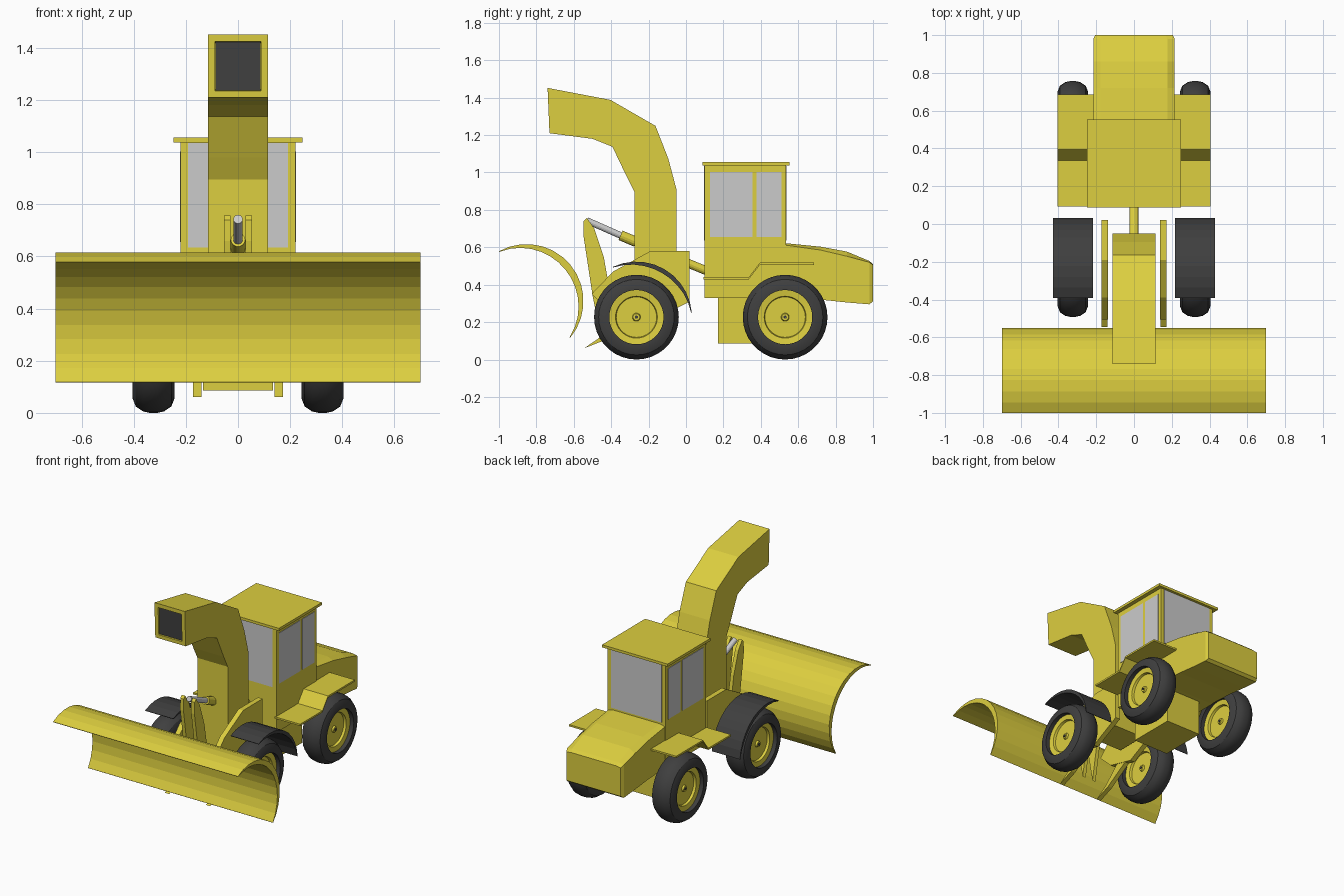
import bpy, bmesh
from math import sin, cos, pi, radians
from mathutils import Vector

if "Cube" in bpy.data.objects:
    bpy.data.objects.remove(bpy.data.objects["Cube"])


def material(name, rgb):
    m = bpy.data.materials.new(name)
    m.diffuse_color = (*rgb, 1)
    m.use_nodes = True
    m.node_tree.nodes["Principled BSDF"].inputs["Base Color"].default_value = m.diffuse_color
    return m


YELLOW = material("yellow_paint", (0.72, 0.62, 0.05))
BLACK = material("black_rubber", (0.05, 0.05, 0.05))


def finish(name, bm, mat=None):
    bmesh.ops.recalc_face_normals(bm, faces=bm.faces)
    me = bpy.data.meshes.new(name)
    bm.to_mesh(me)
    bm.free()
    ob = bpy.data.objects.new(name, me)
    bpy.context.collection.objects.link(ob)
    if mat:
        me.materials.append(mat)
    return ob


def loft(name, rings, mat=None, caps=True, loop=False):
    """Skin a list of closed rings of points."""
    bm = bmesh.new()
    vs = [[bm.verts.new(p) for p in r] for r in rings]
    n = len(vs[0])
    for a, b in zip(vs, vs[1:] + (vs[:1] if loop else [])):
        for i in range(n):
            j = (i + 1) % n
            bm.faces.new((a[i], a[j], b[j], b[i]))
    if caps and not loop:
        bm.faces.new(vs[0])
        bm.faces.new(vs[-1])
    return finish(name, bm, mat)


def prism(name, profile, x0, x1, mat=YELLOW):
    """Extrude a side profile (y, z) across x."""
    return loft(name, [[(x, y, z) for y, z in profile] for x in (x0, x1)], mat)


def pair(name, profile, x0, x1, mat=YELLOW):
    for side, s in (("right", 1), ("left", -1)):
        prism(f"{name}_{side}", profile, s * x0, s * x1, mat)


def box(name, x0, x1, y0, y1, z0, z1, mat=YELLOW):
    return prism(name, [(y0, z0), (y1, z0), (y1, z1), (y0, z1)], x0, x1, mat)


def crescent(cy, cz, r, a0, a1, thick, n, tip=0.004):
    """Arc that is thickest in the middle, as a side profile."""
    ts = [i / n for i in range(n + 1)]

    def pt(t, rad):
        a = radians(a0 + (a1 - a0) * t)
        return (cy + rad * cos(a), cz + rad * sin(a))
    outer = [pt(t, r) for t in ts]
    inner = [pt(t, r - tip - thick * sin(pi * t)) for t in reversed(ts)]
    return outer + inner


def lathe(name, profile, centre, mat, n=36):
    """Spin an (x, radius) profile round the wheel axis."""
    cx, cy, cz = centre
    rings = [[(cx + x, cy + r * cos(2 * pi * k / n), cz + r * sin(2 * pi * k / n))
              for x, r in profile] for k in range(n)]
    ob = loft(name, rings, mat, loop=True)
    bpy.context.view_layer.objects.active = ob
    ob.select_set(True)
    bpy.ops.object.shade_smooth_by_angle(angle=radians(32))
    ob.select_set(False)


def rod(name, a, b, r, mat=None, n=14):
    a, b = Vector((0, *a)), Vector((0, *b))
    up = (b - a).normalized().cross(Vector((1, 0, 0)))
    rings = [[p + Vector((r * cos(2 * pi * k / n), 0, 0)) + up * r * sin(2 * pi * k / n)
              for k in range(n)] for p in (a, b)]
    loft(name, rings, mat)


# Plough blade
prism("plough_blade", crescent(-0.853, 0.312, 0.305, 119, -40, 0.033, 14), -0.7, 0.7)

# Discharge chute, swept from matched inner and outer edges, with a dark recessed mouth
front = [(-0.275, 0.3), (-0.275, 0.896), (-0.318, 0.98), (-0.393, 1.137), (-0.5, 1.18), (-0.73, 1.21)]
back = [(-0.05, 0.3), (-0.05, 0.906), (-0.094, 1.072), (-0.163, 1.249), (-0.404, 1.388), (-0.74, 1.452)]


def chute_ring(f, b, w):
    return [(-w, *f), (w, *f), (w, *b), (-w, *b)]


rings = [chute_ring(f, b, 0.115) for f, b in zip(front, back)]
rings += [chute_ring((-0.731, 1.235), (-0.739, 1.425), 0.088),
          chute_ring((-0.69, 1.24), (-0.69, 1.418), 0.088)]
loft("discharge_chute", rings, YELLOW)
loft("chute_mouth", [chute_ring((y, 1.237), (y, 1.423), 0.087) for y in (-0.722, -0.69)], BLACK)

# Cab with roof and glazing
box("cab_body", -0.22, 0.22, 0.1, 0.535, 0.33, 1.04)
box("cab_roof", -0.248, 0.248, 0.088, 0.553, 1.038, 1.056)
box("cab_side_window_front", -0.223, 0.223, 0.127, 0.355, 0.655, 1.002, None)
box("cab_side_window_rear", -0.223, 0.223, 0.378, 0.51, 0.655, 1.002, None)
box("cab_end_windows", -0.192, 0.192, 0.097, 0.538, 0.635, 1.035, None)

# Engine hood with a slightly crowned top
hood = [(0.53, 0.622, 0.612, 0.33, 0.215), (0.72, 0.603, 0.585, 0.32, 0.215),
        (0.86, 0.577, 0.552, 0.305, 0.215), (0.98, 0.527, 0.52, 0.295, 0.215),
        (1.0, 0.51, 0.505, 0.31, 0.205)]
loft("engine_hood", [[(-w, y, zb), (w, y, zb), (w, y, zs), (0.82 * w, y, zt),
                      (-0.82 * w, y, zt), (-w, y, zs)] for y, zt, zs, zb, w in hood], YELLOW)

# Lower chassis and stepped side plates
box("chassis_box", -0.135, 0.135, 0.17, 0.5, 0.085, 0.34)
step = [(0.093, 0.44), (0.335, 0.44), (0.395, 0.518), (0.685, 0.518)]
pair("side_step", step + [(y, z - 0.012) for y, z in reversed(step)], 0.21, 0.405)

# Blade lift arms, lower push arms and tilt brackets
pair("lift_arm", [(0.02, 0.58), (-0.19, 0.58), (-0.39, 0.47), (-0.505, 0.35),
                  (-0.4, 0.25), (-0.2, 0.2), (0.02, 0.31)], 0.137, 0.172)
pair("push_arm", [(-0.545, 0.06), (-0.45, 0.125), (-0.3, 0.28), (-0.2, 0.25), (-0.43, 0.105)], 0.14, 0.172)
pair("tilt_bracket", [(-0.53, 0.757), (-0.547, 0.74), (-0.548, 0.66), (-0.5, 0.345), (-0.455, 0.12),
                      (-0.41, 0.38), (-0.44, 0.55), (-0.49, 0.7)], 0.029, 0.054)

# Hydraulic ram through the chute
rod("ram_piston", (-0.53, 0.743), (-0.33, 0.655), 0.018)
rod("ram_collar", (-0.35, 0.664), (-0.27, 0.63), 0.028, YELLOW)
rod("ram_cylinder", (-0.3, 0.643), (0.12, 0.47), 0.024, YELLOW)

# Wheels and front mudguards
WZ = 0.2265
half = [(0.080, 0.145), (0.080, 0.172), (0.068, 0.202), (0.040, 0.221), (0.014, 0.2265)]
tyre = half + [(-x, r) for x, r in reversed(half)]
dish = [(0.052, 0.15), (0.046, 0.112), (0.03, 0.108), (0.03, 0.022), (0.042, 0.018), (0.042, 0.001)]
rim = dish + [(-x, r) for x, r in reversed(dish)]
for pos, y in (("front", -0.265), ("rear", 0.53)):
    for side, s in (("right", 1), ("left", -1)):
        centre = (s * 0.324, y, WZ)
        lathe(f"{pos}_tyre_{side}", tyre, centre, BLACK)
        lathe(f"{pos}_rim_{side}", rim, centre, YELLOW)
        lathe(f"{pos}_hub_{side}", [(-0.046, 0.001), (-0.046, 0.009), (0.046, 0.009), (0.046, 0.001)],
              centre, BLACK, 10)
pair("front_mudguard", crescent(-0.265, WZ, 0.297, 5, 115, 0.02, 10), 0.217, 0.43, BLACK)
